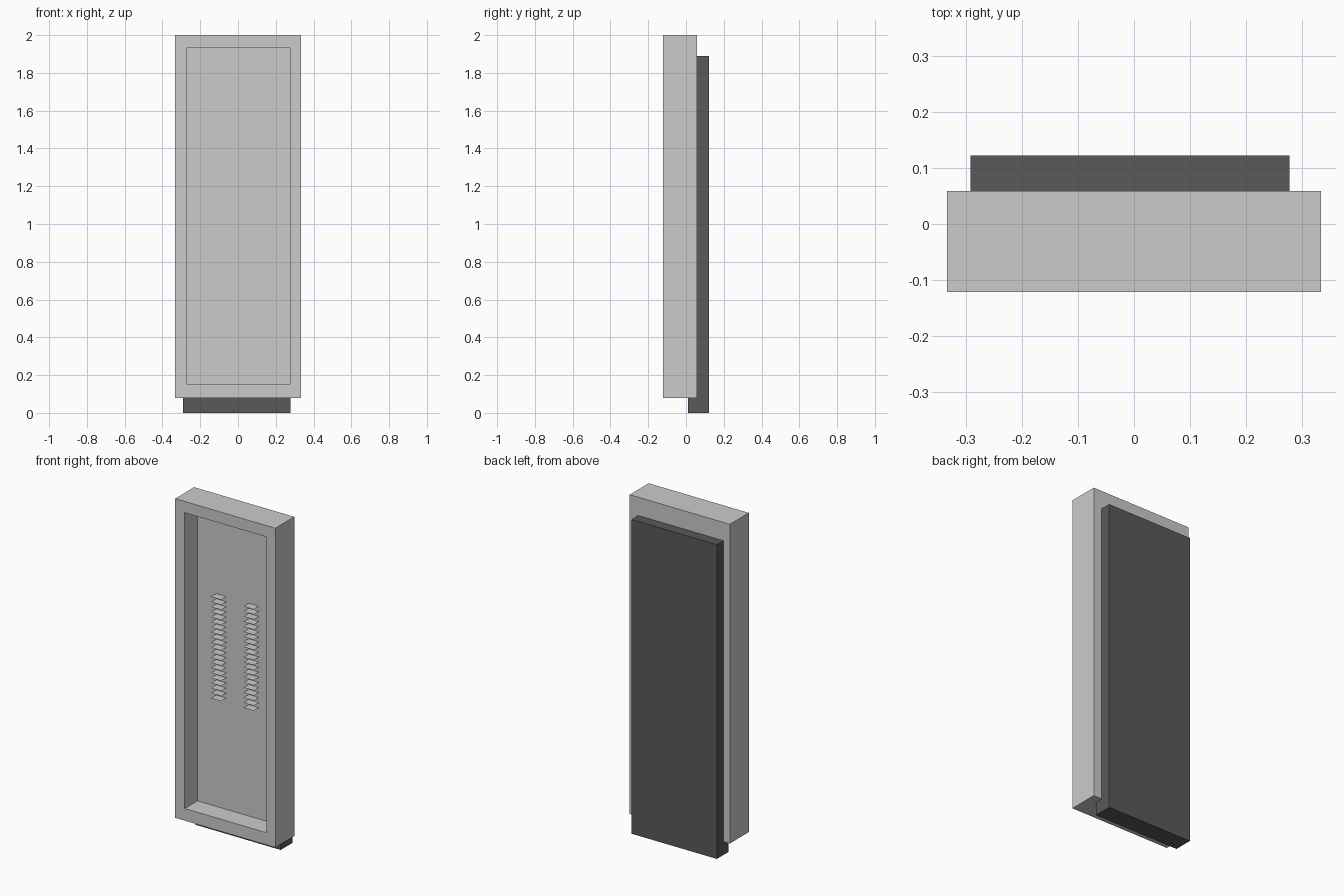
import bpy, bmesh

if "Cube" in bpy.data.objects:
    bpy.data.objects.remove(bpy.data.objects["Cube"])


def mesh_object(name, bm):
    me = bpy.data.meshes.new(name)
    bm.to_mesh(me)
    bm.free()
    ob = bpy.data.objects.new(name, me)
    bpy.context.collection.objects.link(ob)
    return ob


def add_box(bm, lo, hi):
    verts = bmesh.ops.create_cube(bm, size=1)["verts"]
    for v in verts:
        v.co = [(a + b) / 2 + c * (b - a) for a, b, c in zip(lo, hi, v.co)]
    return verts


# front housing: a box whose front face is inset, then pushed in as a tray
FLOOR_Y = 0.0
bm = bmesh.new()
add_box(bm, (-0.333, -0.121, 0.08), (0.333, 0.059, 2.0))
bm.normal_update()
front = min(bm.faces, key=lambda f: f.calc_center_median().y)
bmesh.ops.inset_region(bm, faces=[front], thickness=0.05)
rim = list(front.verts)
for v in rim:
    v.co.x = 0.275 if v.co.x > 0 else -0.27
    v.co.z = 1.932 if v.co.z > 1 else 0.153
floor = bmesh.ops.extrude_discrete_faces(bm, faces=[front])["faces"][0]
for v in floor.verts:
    v.co.y = FLOOR_Y
bmesh.ops.recalc_face_normals(bm, faces=bm.faces)
mesh_object("housing", bm)

# dark rear slab, set partly into the housing
bm = bmesh.new()
add_box(bm, (-0.291, 0.01, 0.0), (0.277, 0.122, 1.89))
slab = mesh_object("rear_slab", bm)
dark = bpy.data.materials.new("dark_grey")
dark.diffuse_color = (0.1, 0.1, 0.105, 1)
dark.use_nodes = True
dark.node_tree.nodes["Principled BSDF"].inputs["Base Color"].default_value = dark.diffuse_color
slab.data.materials.append(dark)

# two columns of paper-thin slats on the tray floor
ROWS, TOP, BOTTOM = 21, 1.433, 0.823
for name, x0 in (("left_slats", -0.145), ("right_slats", 0.072)):
    bm = bmesh.new()
    for i in range(ROWS):
        z = TOP + (BOTTOM - TOP) * i / (ROWS - 1)
        bm.faces.new([bm.verts.new((x, y, z)) for x, y in (
            (x0, -0.05), (x0 + 0.068, -0.05),
            (x0 + 0.068, FLOOR_Y), (x0, FLOOR_Y))])
    mesh_object(name, bm)
